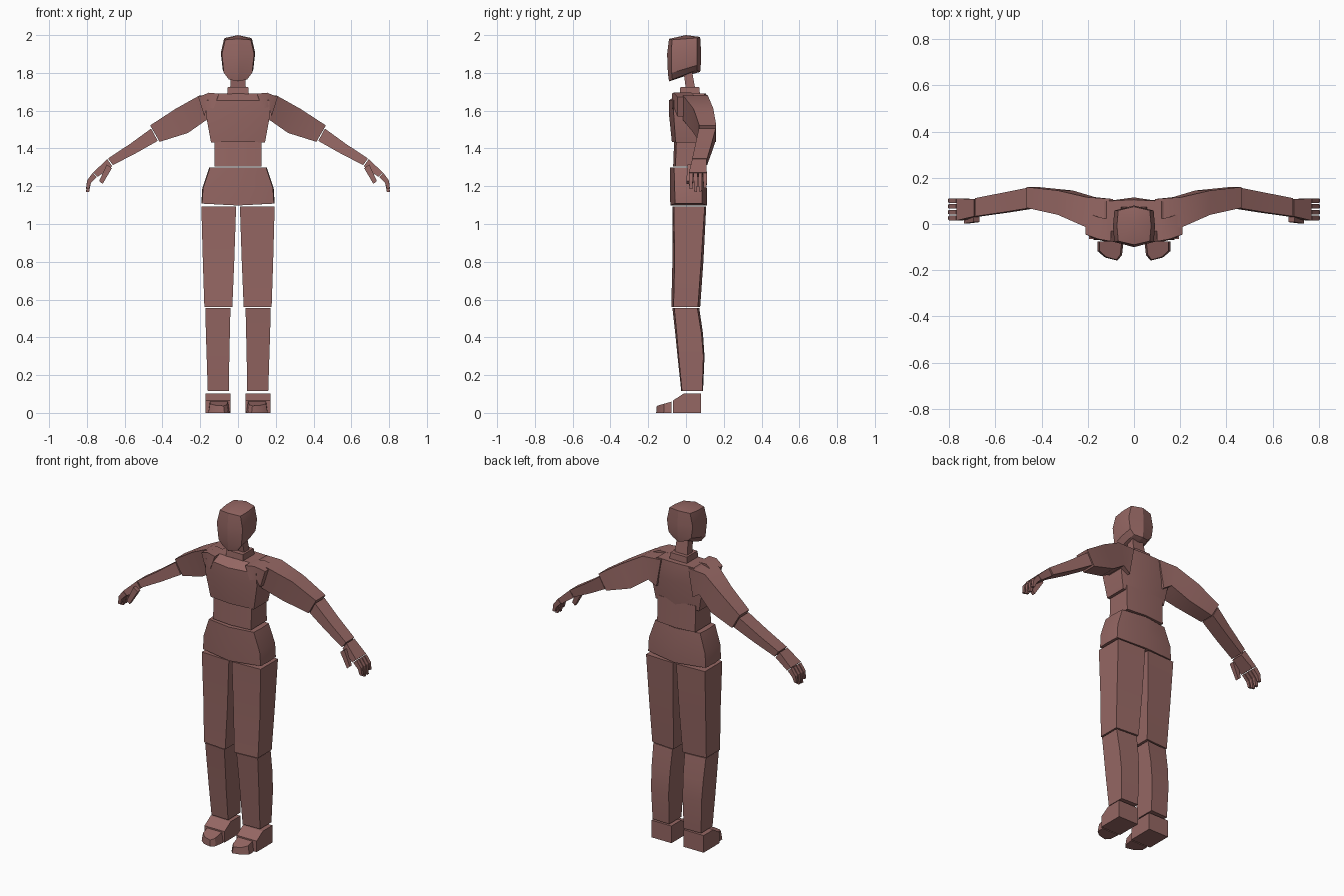
import bpy, bmesh, math

skin = bpy.data.materials.new("dusty brown")
skin.diffuse_color = (0.30, 0.135, 0.125, 1)


def loft(name, rings, mirror=False, low=None, high=None):
    """Skin a stack of rings; low/high are optional pole points of the caps."""
    bm = bmesh.new()
    vs = [[bm.verts.new(p) for p in r] for r in rings]
    n = len(vs[0])
    for a, b in zip(vs, vs[1:]):
        for i in range(n):
            j = (i + 1) % n
            bm.faces.new((a[i], a[j], b[j], b[i]))
    for ring, pole in ((vs[0], low), (vs[-1], high)):
        if pole:
            p = bm.verts.new(pole)
            for i in range(n):
                bm.faces.new((ring[i], ring[(i + 1) % n], p))
        else:
            bm.faces.new(ring)
    bmesh.ops.recalc_face_normals(bm, faces=bm.faces[:])
    for f in bm.faces:
        f.smooth = True
    me = bpy.data.meshes.new(name)
    bm.to_mesh(me)
    bm.free()
    me.set_sharp_from_angle(angle=math.radians(28))
    me.materials.append(skin)
    ob = bpy.data.objects.new(name, me)
    bpy.context.collection.objects.link(ob)
    if mirror:
        ob.modifiers.new("Mirror", 'MIRROR').use_mirror_merge = False
    return ob


def rect(z, x0, x1, y0, y1, zb=None, skew=0):
    """Four-sided level ring; zb = back height, skew = setback of outer front."""
    zb = z if zb is None else zb
    return [(x0, y0, z), (x1, y0 + skew, z), (x1, y1 - skew, zb), (x0, y1, zb)]


def bowed(zf, zb, hx, yf, yb, bow, side=0.0, dz=0.0):
    """Eight-sided ring: box corners plus bowed-out side middles."""
    ym, zm = (yf + yb) / 2, (zf + zb) / 2
    return [(-hx, yf + bow, zf), (0, yf, zf + dz), (hx, yf + bow, zf),
            (hx + side, ym, zm), (hx, yb - bow, zb), (0, yb, zb + dz),
            (-hx, yb - bow, zb), (-hx - side, ym, zm)]


def section(xt, zt, xb, zb, y0, y1):
    """Arm cross-section from its top and bottom points in the front view."""
    return [(xt, y0, zt), (xt, y1, zt), (xb, y1, zb), (xb, y0, zb)]


# head and neck
loft("head", [bowed(1.765, 1.815, .048, -.09, .075, .018, .008, -.01),
              bowed(1.80, 1.84, .075, -.096, .078, .02, .006),
              bowed(1.90, 1.91, .085, -.10, .08, .022, .006),
              bowed(1.975, 1.985, .068, -.09, .075, .016, .006, .005)],
     low=(0, 0, 1.785), high=(0, 0, 2.0))
loft("neck", [rect(1.71, -.042, .042, 0, .05), rect(1.82, -.036, .036, -.015, .03)])
loft("neck_base", [rect(1.68, -.058, .058, -.035, .075),
                   rect(1.725, -.054, .054, -.03, .07)])

# torso
loft("chest", [bowed(1.432, 1.432, .143, -.075, .10, .02, 0, .003),
               bowed(1.58, 1.58, .17, -.09, .115, .025),
               bowed(1.655, 1.655, .165, -.09, .115, .025),
               bowed(1.69, 1.69, .12, -.035, .105, .006)])
loft("waist", [bowed(1.305, 1.305, .125, -.068, .105, .012),
               bowed(1.46, 1.46, .125, -.062, .10, .012)])
loft("hips", [bowed(1.108, 1.108, .19, -.083, .11, .025, .004, -.01),
              bowed(1.19, 1.19, .185, -.085, .11, .025, .004),
              bowed(1.30, 1.30, .148, -.085, .10, .022, .004)])

# legs
loft("thigh", [rect(.56, .03, .178, -.078, .075, skew=.012),
               rect(.80, .02, .186, -.072, .092, skew=.012),
               rect(1.092, .01, .194, -.072, .107, skew=.008)], True)
loft("shin", [rect(.115, .048, .16, -.025, .09, skew=.004),
              rect(.30, .046, .166, -.045, .098, skew=.006),
              rect(.42, .043, .17, -.057, .09, skew=.008),
              rect(.555, .04, .173, -.072, .07, skew=.01)], True)


def side_slab(x0, x1, profile, name):
    """Extrude a side-view profile across x."""
    loft(name, [[(x, y, z) for y, z in profile] for x in (x0, x1)], True)


side_slab(.04, .172, [(-.07, 0), (.08, 0), (.08, .102), (-.012, .102), (-.07, .065)], "foot")
toe = [(.045, -.076), (.157, -.076), (.157, -.118), (.125, -.145), (.072, -.158), (.052, -.135)]
loft("toes", [[(x, y, 0) for x, y in toe],
              [(.1 + (x - .1) * .85, y * .96 - .003, .06 + (y + .076) * .28) for x, y in toe]], True)

# shoulders and arms
loft("shoulder_strap", [section(.10, 1.69, .13, 1.61, -.075, .02),
                        section(.155, 1.695, .165, 1.62, -.065, .03),
                        section(.21, 1.672, .178, 1.57, -.045, .05)], True)
loft("upper_arm", [section(.09, 1.685, .12, 1.52, .0, .108),
                   section(.205, 1.68, .168, 1.55, -.015, .116),
                   section(.33, 1.61, .265, 1.482, .04, .145),
                   section(.465, 1.522, .415, 1.435, .07, .16)], True)
loft("forearm", [section(.46, 1.505, .425, 1.44, .068, .157),
                 section(.57, 1.425, .54, 1.375, .05, .135),
                 section(.688, 1.347, .662, 1.312, .033, .112)], True)

# hands
loft("palm", [section(.692, 1.343, .666, 1.306, .033, .108),
              section(.768, 1.272, .742, 1.25, .015, .11)], True)
loft("thumb", [section(.695, 1.315, .668, 1.295, .008, .036),
               section(.735, 1.228, .717, 1.212, .002, .022)], True)
for i, tip in enumerate((1.185, 1.17, 1.172, 1.19)):
    y = .026 + i * .025
    loft(f"finger_{i + 1}", [section(.77, 1.27, .748, 1.25, y - .010, y + .010),
                             section(.799, 1.23, .779, 1.218, y - .010, y + .010),
                             section(.804, tip, .788, tip, y - .007, y + .007)], True)
